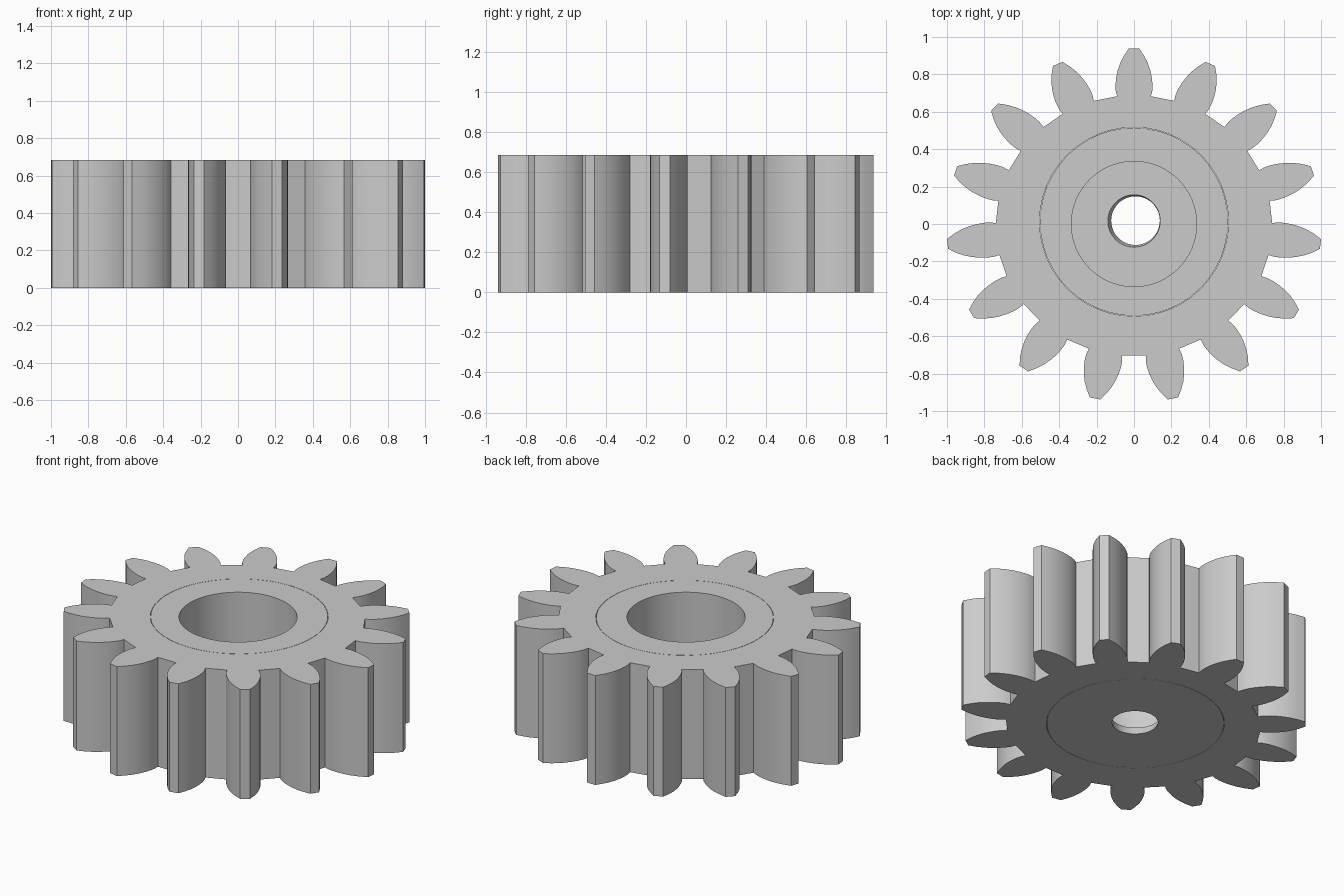
import bpy, bmesh, math
from mathutils import Vector, Matrix

cube = bpy.data.objects.get("Cube")
if cube:
    bpy.data.objects.remove(cube)

HEIGHT = 0.685
TEETH = 15

grey = bpy.data.materials.new("plain_grey")
grey.use_nodes = True
colour = (0.6, 0.6, 0.6, 1)
grey.diffuse_color = colour
grey.node_tree.nodes["Principled BSDF"].inputs["Base Color"].default_value = colour


def finish(name, bm, angle):
    bmesh.ops.recalc_face_normals(bm, faces=bm.faces)
    mesh = bpy.data.meshes.new(name)
    bm.to_mesh(mesh)
    bm.free()
    mesh.materials.append(grey)
    obj = bpy.data.objects.new(name, mesh)
    bpy.context.collection.objects.link(obj)
    bpy.ops.object.select_all(action='DESELECT')
    obj.select_set(True)
    bpy.context.view_layer.objects.active = obj
    bpy.ops.object.shade_smooth_by_angle(angle=math.radians(angle))
    return obj


def ring(bm, radius, z, centre=(0, 0), sides=48):
    return [bm.verts.new((centre[0] + radius * math.cos(a), centre[1] + radius * math.sin(a), z))
            for a in (math.tau * i / sides for i in range(sides))]


def loop_edges(bm, verts):
    return [bm.edges.new((v, verts[(i + 1) % len(verts)])) for i, v in enumerate(verts)]


# Toothed rim: curved tooth flanks as (radius, half width), slightly squashed in y
flank = [(0.733, 0.091), (0.765, 0.098), (0.80, 0.099), (0.84, 0.095),
         (0.88, 0.087), (0.92, 0.074), (0.96, 0.055), (1.0025, 0.028)]
tooth = [Vector((w, r, 0)) for r, w in flank]
tooth = [Vector((-p.x, p.y, 0)) for p in tooth] + tooth[::-1]
squash = Matrix.Translation((0, -0.008, 0)) @ Matrix.Diagonal((1, 0.943, 1, 1))

bm = bmesh.new()
outline = []
for i in range(TEETH):
    turn = Matrix.Rotation(-math.tau * i / TEETH, 4, 'Z')
    outline += [bm.verts.new(squash @ turn @ p) for p in tooth]
edges = loop_edges(bm, outline) + loop_edges(bm, ring(bm, 0.505, 0, (0, 0.012)))
bmesh.ops.triangle_fill(bm, edges=edges, use_beauty=True)
top = bmesh.ops.extrude_face_region(bm, geom=bm.faces[:], use_keep_orig=True)
bmesh.ops.translate(bm, vec=(0, 0, HEIGHT),
                    verts=[g for g in top["geom"] if isinstance(g, bmesh.types.BMVert)])
finish("toothed_rim", bm, 25)

# Hub: deep wide recess above a thin floor with a small shaft hole
bm = bmesh.new()
rings = [ring(bm, 0.13, 0, (0.008, 0.018)),
         ring(bm, 0.503, 0, (0, 0.012)),
         ring(bm, 0.503, HEIGHT, (0, 0.012)),
         ring(bm, 0.335, HEIGHT),
         ring(bm, 0.335, 0.05),
         ring(bm, 0.14, 0.05, (0, 0.016))]
for a, b in zip(rings, rings[1:] + rings[:1]):
    for i in range(len(a)):
        j = (i + 1) % len(a)
        bm.faces.new((a[i], a[j], b[j], b[i]))
finish("hub", bm, 30)
